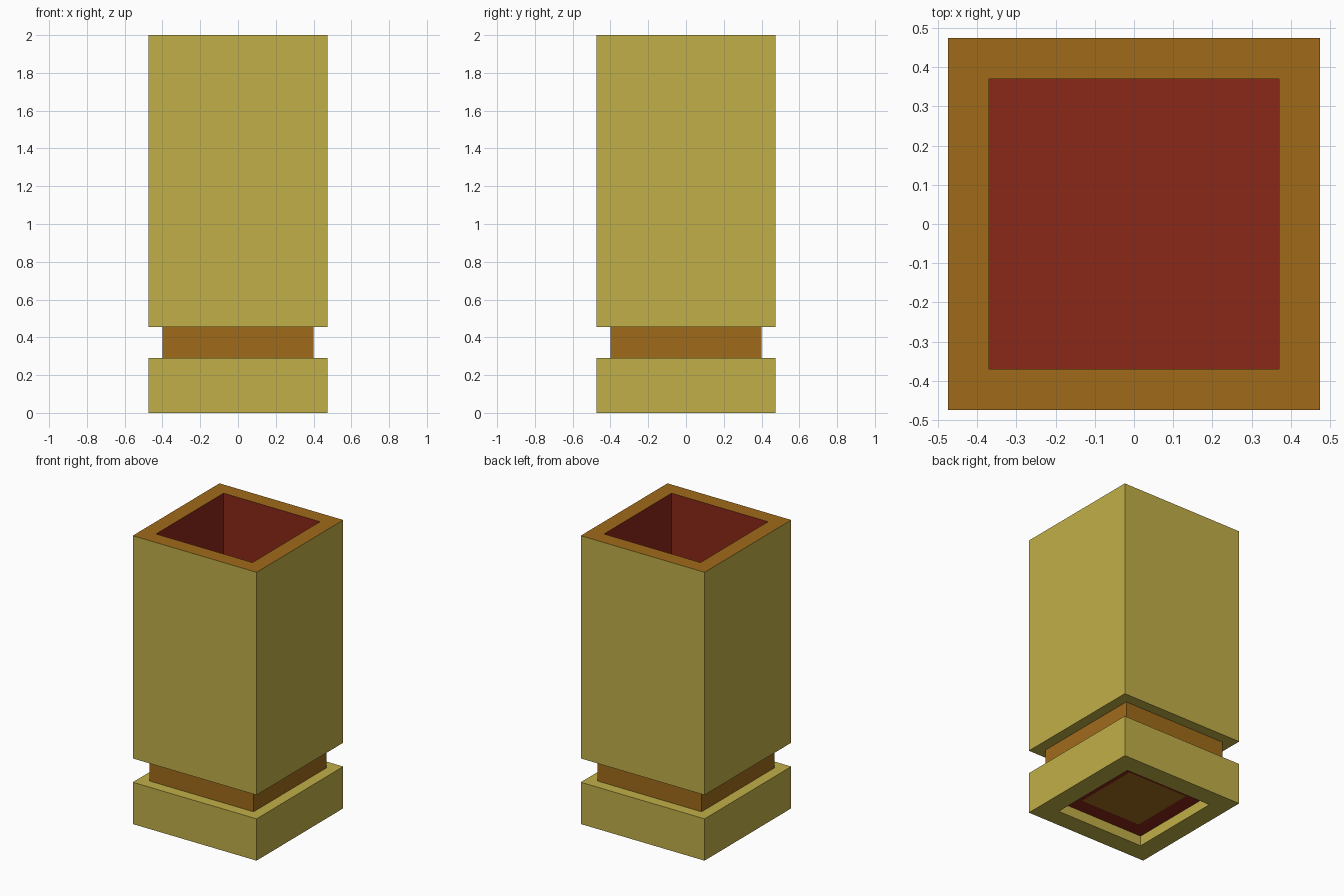
import bpy
import bmesh

if "Cube" in bpy.data.objects:
    bpy.data.objects.remove(bpy.data.objects["Cube"])


def material(name, rgb):
    m = bpy.data.materials.new(name)
    m.diffuse_color = (*rgb, 1.0)
    m.use_nodes = True
    m.node_tree.nodes["Principled BSDF"].inputs["Base Color"].default_value = m.diffuse_color
    return m


MATS = {
    "Y": material("yellow", (0.53, 0.43, 0.065)),
    "O": material("orange", (0.35, 0.147, 0.011)),
    "R": material("red", (0.254, 0.021, 0.009)),
}
KEYS = list(MATS)


def square_lathe(name, profile, colours, start_cap=None, end_cap=None):
    """Sweep (half_width, z) points round a square; one colour letter per step."""
    bm = bmesh.new()
    rings = [[bm.verts.new((sx * h, sy * h, z))
              for sx, sy in ((-1, -1), (1, -1), (1, 1), (-1, 1))]
             for h, z in profile]
    for a, b, colour in zip(rings, rings[1:], colours):
        for i in range(4):
            j = (i + 1) % 4
            bm.faces.new((a[i], a[j], b[j], b[i])).material_index = KEYS.index(colour)
    if start_cap:
        bm.faces.new(rings[0][::-1]).material_index = KEYS.index(start_cap)
    if end_cap:
        bm.faces.new(rings[-1]).material_index = KEYS.index(end_cap)
    mesh = bpy.data.meshes.new(name)
    for m in MATS.values():
        mesh.materials.append(m)
    bm.to_mesh(mesh)
    bm.free()
    obj = bpy.data.objects.new(name, mesh)
    bpy.context.collection.objects.link(obj)
    return obj


OUT, NECK, IN = 0.475, 0.40, 0.37

# Base block with a recessed red and orange underside
square_lathe("base",
             [(0.235, 0.07), (0.34, 0.07), (0.34, 0), (OUT, 0), (OUT, 0.29), (NECK, 0.29)],
             "RYYYY", start_cap="O")

# Narrow orange band between base and casing
square_lathe("neck", [(NECK, 0.29), (NECK, 0.455)], "O")

# Tall casing with orange rim
square_lathe("upper_casing",
             [(NECK, 0.455), (OUT, 0.455), (OUT, 2.0), (IN, 2.0)], "YYO")

# Red inside walls and floor
square_lathe("inner_liner", [(IN, 2.0), (IN, 0.1)], "R", end_cap="R")
